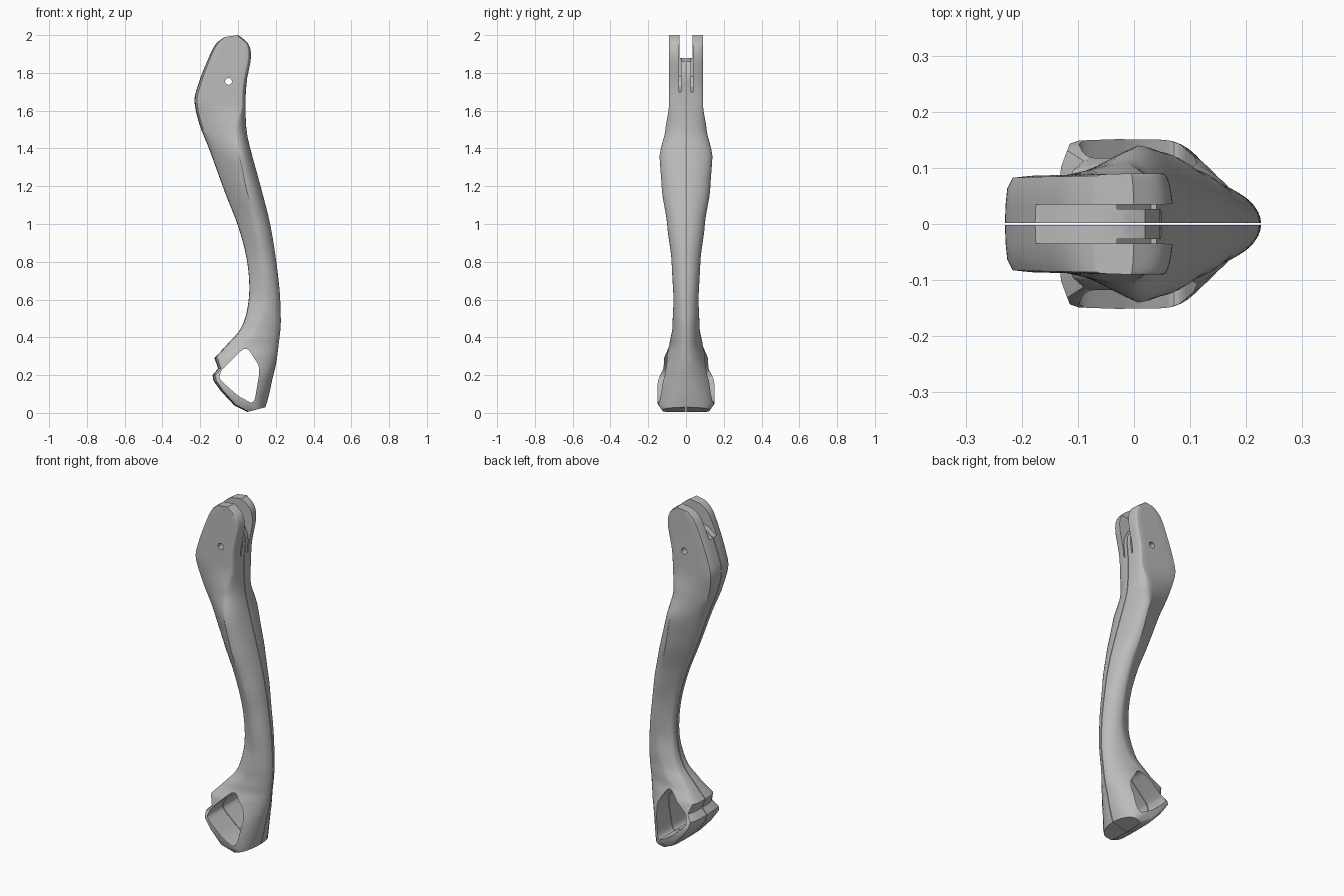
import bpy, bmesh, math

cube = bpy.data.objects.get("Cube")
if cube:
    bpy.data.objects.remove(cube, do_unlink=True)

SEAM = 0.002  # half of the gap between the two shells

metal = bpy.data.materials.new("satin_grey")
metal.use_nodes = True
GREY = (0.5, 0.5, 0.5, 1)
metal.diffuse_color = GREY
metal.node_tree.nodes["Principled BSDF"].inputs["Base Color"].default_value = GREY

# Side outline of the shaft, top to toe: inner edge x, z, outer edge x, z
SHAFT = [
    (-.07, 1.99, .0, 2.0), (-.12, 1.95, .055, 1.955), (-.165, 1.86, .07, 1.88),
    (-.21, 1.74, .045, 1.74), (-.23, 1.65, .04, 1.62), (-.205, 1.53, .045, 1.5),
    (-.15, 1.39, .065, 1.4), (-.07, 1.17, .125, 1.18), (0, .99, .17, 1.0),
    (.045, .82, .2, .82), (.06, .66, .22, .65), (.045, .53, .226, .52),
    (.01, .44, .225, .45), (-.06, .36, .215, .36), (-.125, .29, .205, .28),
]
# Outline of the stepped toe
TOE = [
    (-.105, .235, .197, .24), (-.135, .2, .187, .2), (-.13, .17, .18, .17),
    (-.09, .115, .17, .12), (-.02, .04, .155, .06), (.05, .005, .145, .03),
]
# Thickness by height: z, inner edge half width, widest half width, its position
GIRTH = [
    (2.0, .088, .09, .92), (1.64, .085, .09, .92), (1.5, .065, .11, .75),
    (1.36, .05, .14, .68), (1.18, .045, .128, .6), (1.0, .04, .1, .55),
    (.8, .035, .076, .5), (.6, .035, .066, .5), (.45, .05, .072, .4),
    (.36, .07, .088, .3), (.28, .1, .118, .3), (.16, .15, .155, .4),
    (.05, .145, .15, .4), (0, .11, .115, .4),
]


def girth(z):
    """Eased thickness at a height."""
    for a, b in zip(GIRTH, GIRTH[1:]):
        if z >= b[0]:
            k = max(0, min(1, (a[0] - z) / (a[0] - b[0])))
            k = 0.5 * k + 0.5 * k * k * (3 - 2 * k)
            return [p + (q - p) * k for p, q in zip(a[1:], b[1:])]
    return GIRTH[-1][1:]


def smooth_rows(rows, steps=5):
    """Catmull-Rom curve through the rows."""
    out = []
    for i in range(len(rows) - 1):
        p0, p1 = rows[max(i - 1, 0)], rows[i]
        p2, p3 = rows[i + 1], rows[min(i + 2, len(rows) - 1)]
        for s in range(steps):
            t = s / steps
            out.append([b + 0.5 * t * (c - a + t * (2 * a - 5 * b + 4 * c - d
                        + t * (3 * (b - c) + d - a)))
                        for a, b, c, d in zip(p0, p1, p2, p3)])
    return out + [list(rows[-1])]


def section(row):
    """Half cross-section from the inner edge, over the ridge, to the outer edge."""
    lx, lz, rx, rz = row
    edge, wide, ridge = girth((lz + rz) / 2)
    pts = [(0, SEAM), (0.004, edge * 0.4), (0.015, edge * 0.75), (0.05, edge * 0.97)]
    for i in range(1, 8):
        s = i / 7
        pts.append((0.05 + (ridge - 0.05) * s,
                    edge + (wide - edge) * (0.6 * s + 0.4 * math.sin(s * math.pi / 2))))
    for i in range(1, 11):
        a = i / 10 * math.pi / 2
        pts.append((ridge + (1 - ridge) * math.sin(a), max(SEAM, wide * math.cos(a))))
    return [(lx + (rx - lx) * t, y, lz + (rz - lz) * t) for t, y in pts]


def make_object(name, bm):
    bmesh.ops.recalc_face_normals(bm, faces=bm.faces)
    mesh = bpy.data.meshes.new(name)
    bm.to_mesh(mesh)
    bm.free()
    obj = bpy.data.objects.new(name, mesh)
    bpy.context.collection.objects.link(obj)
    mesh.materials.append(metal)
    return obj


def prism(name, outline, y0, y1):
    """Side outline (x, z) extruded across the width."""
    bm = bmesh.new()
    near = [bm.verts.new((x, y0, z)) for x, z in outline]
    far = [bm.verts.new((x, y1, z)) for x, z in outline]
    bm.faces.new(near)
    bm.faces.new(far)
    for i in range(len(near)):
        j = (i + 1) % len(near)
        bm.faces.new((near[i], near[j], far[j], far[i]))
    return make_object(name, bm)


def rounded(corners, r=0.25, steps=5):
    """Round each corner with a quadratic curve."""
    out = []
    n = len(corners)
    for i, c in enumerate(corners):
        ends = [[c[k] + (corners[(i + d) % n][k] - c[k]) * r for k in (0, 1)] for d in (-1, 1)]
        for s in range(steps + 1):
            t = s / steps
            out.append([(1 - t) ** 2 * ends[0][k] + 2 * t * (1 - t) * c[k]
                        + t * t * ends[1][k] for k in (0, 1)])
    return out


# Lever shell: one half lofted through the sections
bm = bmesh.new()
rings = [[bm.verts.new(p) for p in section(r)] for r in smooth_rows(SHAFT) + TOE]
for a, b in zip(rings, rings[1:]):
    for i in range(len(a)):
        j = (i + 1) % len(a)
        bm.faces.new((a[i], a[j], b[j], b[i]))
bm.faces.new(rings[0])
bm.faces.new(rings[-1])
lever = make_object("lever_body", bm)

# Cutters: toe window, fork slot, tongue groove and pivot hole
window = rounded([(.043, .355), (.118, .24), (.085, .045), (.0, .09), (-.1, .18), (-.09, .225)])
slot = [(-.3, 2.1), (-.3, 1.78), (-.16, 1.84), (-.12, 1.87), (-.08, 1.88), (-.02, 1.88),
        (.02, 1.86), (.045, 1.81), (.05, 1.75), (.12, 1.72), (.12, 2.1)]
groove = [(-.03, 1.95), (-.03, 1.78), (.03, 1.7), (.12, 1.69), (.12, 1.95)]
pivot = [(-.05 + .018 * math.cos(i * math.pi / 12), 1.755 + .018 * math.sin(i * math.pi / 12))
         for i in range(24)]
cutters = [
    prism("window_cutter", window, -0.1, 0.4),
    prism("slot_cutter", slot, -0.1, 0.035),
    prism("groove_cutter", groove, 0.027, 0.036),
    prism("pivot_cutter", pivot, -0.1, 0.4),
]
bpy.ops.object.select_all(action='DESELECT')
bpy.context.view_layer.objects.active = lever
lever.select_set(True)
for cutter in cutters:
    cutter.hide_render = True
    cut = lever.modifiers.new(cutter.name, 'BOOLEAN')
    cut.operation = 'DIFFERENCE'
    cut.solver = 'EXACT'
    cut.object = cutter
    bpy.ops.object.modifier_apply(modifier=cut.name)
    bpy.data.objects.remove(cutter, do_unlink=True)

# Second shell mirrored across the seam
mirror = lever.modifiers.new("mirror", 'MIRROR')
mirror.use_axis = (False, True, False)
mirror.use_mirror_merge = False
bpy.ops.object.modifier_apply(modifier=mirror.name)
bpy.ops.object.shade_smooth_by_angle(angle=math.radians(32))
